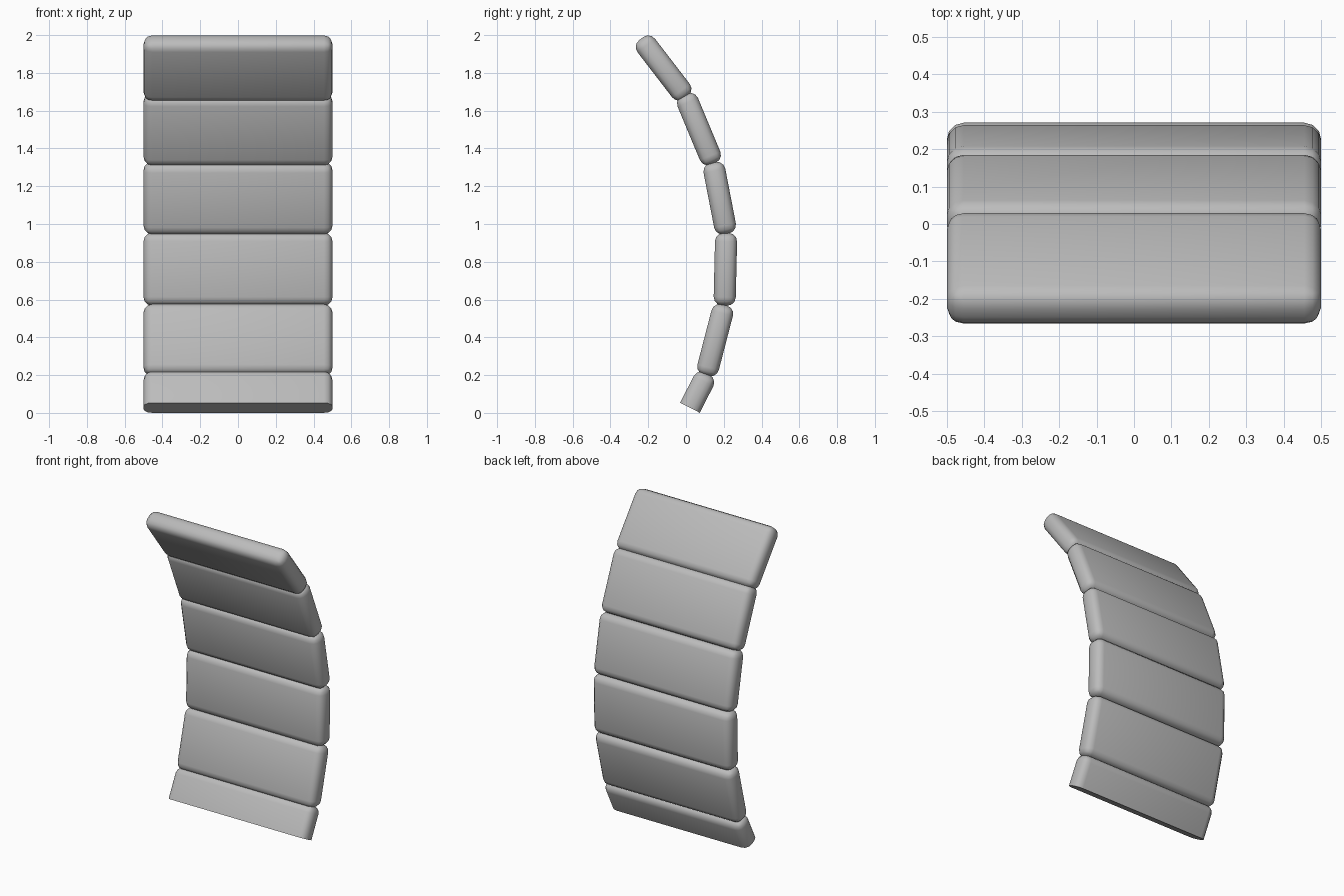
import bpy, bmesh, math
from mathutils import Matrix, Vector

cube = bpy.data.objects.get("Cube")
if cube:
    bpy.data.objects.remove(cube)

WIDTH, THICKNESS, BEVEL = 1.0, 0.117, 0.045

grey = bpy.data.materials.new("plain_grey")
grey.use_nodes = True
colour = (0.5, 0.5, 0.5, 1)
grey.diffuse_color = colour
grey.node_tree.nodes["Principled BSDF"].inputs["Base Color"].default_value = colour


def make_slat(name, top, bottom, cut=False):
    """Rounded slat between two (y, z) end points; cut leaves the lower end square."""
    top, bottom = Vector((0, *top)), Vector((0, *bottom))
    axis = top - bottom
    length = axis.length
    extra = BEVEL * 2 if cut else 0
    bm = bmesh.new()
    bmesh.ops.create_cube(bm, size=1)
    bmesh.ops.scale(bm, vec=(WIDTH, THICKNESS, length + extra), verts=bm.verts)
    bmesh.ops.translate(bm, vec=(0, 0, -extra / 2), verts=bm.verts)
    bmesh.ops.bevel(bm, geom=bm.edges[:], offset=BEVEL, segments=3,
                    profile=0.5, affect='EDGES')
    if cut:
        res = bmesh.ops.bisect_plane(bm, geom=bm.verts[:] + bm.edges[:] + bm.faces[:],
                                     plane_co=(0, 0, -length / 2), plane_no=(0, 0, -1),
                                     clear_outer=True)
        rim = [e for e in res["geom_cut"] if isinstance(e, bmesh.types.BMEdge)]
        bmesh.ops.contextual_create(bm, geom=rim)
    bmesh.ops.recalc_face_normals(bm, faces=bm.faces)
    tilt = Matrix.Rotation(math.atan2(-axis.y, axis.z), 4, 'X')
    bm.transform(Matrix.Translation((top + bottom) / 2) @ tilt)
    for face in bm.faces:
        face.smooth = True
    mesh = bpy.data.meshes.new(name)
    bm.to_mesh(mesh)
    bm.free()
    mesh.materials.append(grey)
    obj = bpy.data.objects.new(name, mesh)
    bpy.context.collection.objects.link(obj)
    bpy.context.view_layer.objects.active = obj
    obj.select_set(True)
    bpy.ops.object.shade_smooth_by_angle(angle=math.radians(40))
    obj.select_set(False)


# Curved stack of slats, from the top down
slats = [
    ((-0.238, 1.981), (0.001, 1.670)),
    ((-0.008, 1.686), (0.145, 1.319)),
    ((0.142, 1.326), (0.215, 0.948)),
    ((0.213, 0.953), (0.204, 0.568)),
    ((0.203, 0.572), (0.106, 0.198)),
]
for i, (top, bottom) in enumerate(slats, 1):
    make_slat(f"slat_{i}", top, bottom)

# Short lowest slat with a flat cut end
make_slat("cut_base_slat", (0.113, 0.208), (0.021, 0.027), cut=True)
